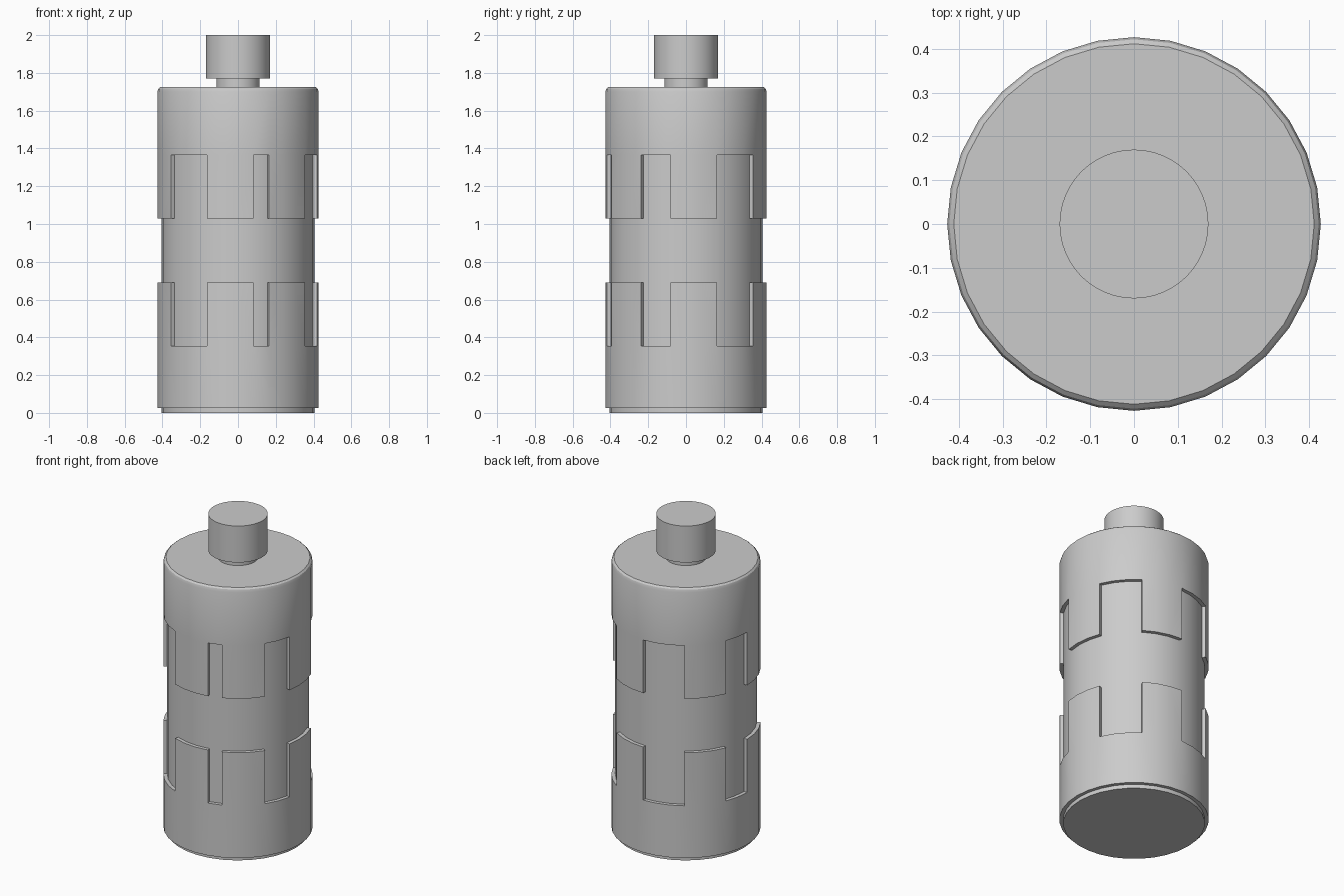
import bpy, bmesh, math

if "Cube" in bpy.data.objects:
    bpy.data.objects.remove(bpy.data.objects["Cube"])

SIDES = 32
R_OUT, R_CORE = 0.427, 0.405
TEETH = (-2, 2, 7, 13, 19, 24)          # first segment of each 3-segment tooth
TOOTH_SEGS = {(t + k) % SIDES for t in TEETH for k in range(3)}


def finish(name, bm):
    bmesh.ops.recalc_face_normals(bm, faces=bm.faces)
    mesh = bpy.data.meshes.new(name)
    bm.to_mesh(mesh)
    bm.free()
    ob = bpy.data.objects.new(name, mesh)
    bpy.context.collection.objects.link(ob)
    bpy.ops.object.select_all(action='DESELECT')
    ob.select_set(True)
    bpy.context.view_layer.objects.active = ob
    bpy.ops.object.shade_smooth_by_angle(angle=math.radians(30))
    return ob


def ring(bm, r, z, n):
    # angle is measured from the front (-y) towards +x
    return [bm.verts.new((r * math.sin(2 * math.pi * i / n),
                          -r * math.cos(2 * math.pi * i / n), z)) for i in range(n)]


def lathe(name, profile, n):
    bm = bmesh.new()
    rings = [ring(bm, r, z, n) for r, z in profile]
    for a, b in zip(rings, rings[1:]):
        for i in range(n):
            j = (i + 1) % n
            bm.faces.new((a[i], a[j], b[j], b[i]))
    bm.faces.new(rings[0])
    bm.faces.new(rings[-1])
    return finish(name, bm)


def toothed_sleeve(name, profile, closed):
    # first profile band exists only where there is a tooth
    bm = bmesh.new()
    rings = [ring(bm, r, z, SIDES) for r, z in profile]
    for level, (a, b) in enumerate(zip(rings, rings[1:])):
        for i in range(SIDES):
            if level == 0 and i not in TOOTH_SEGS:
                continue
            j = (i + 1) % SIDES
            bm.faces.new((a[i], a[j], b[j], b[i]))
    if closed:
        bm.faces.new(rings[-1])
    bmesh.ops.delete(bm, geom=[v for v in bm.verts if not v.link_faces], context='VERTS')
    # give the open rim its thickness, running inwards into the core
    rim = [e for e in bm.edges if e.is_boundary]
    new = bmesh.ops.extrude_edge_only(bm, edges=rim)["geom"]
    s = (R_CORE - 0.003) / R_OUT
    for v in new:
        if isinstance(v, bmesh.types.BMVert):
            v.co.x *= s
            v.co.y *= s
    return finish(name, bm)


# inner body
lathe("core", [(R_CORE, 0), (R_CORE, 1.69)], SIDES)

# toothed sleeves around the body
toothed_sleeve("upper_sleeve", [(R_OUT, 1.03), (R_OUT, 1.365), (R_OUT, 1.70),
                                (0.422, 1.716), (0.412, 1.725)], True)
toothed_sleeve("lower_sleeve", [(R_OUT, 0.69), (R_OUT, 0.355), (R_OUT, 0.025)], False)

# neck and knob on top
lathe("neck_and_knob", [(0.115, 1.71), (0.115, 1.77), (0.17, 1.77), (0.17, 2.0)], 64)
